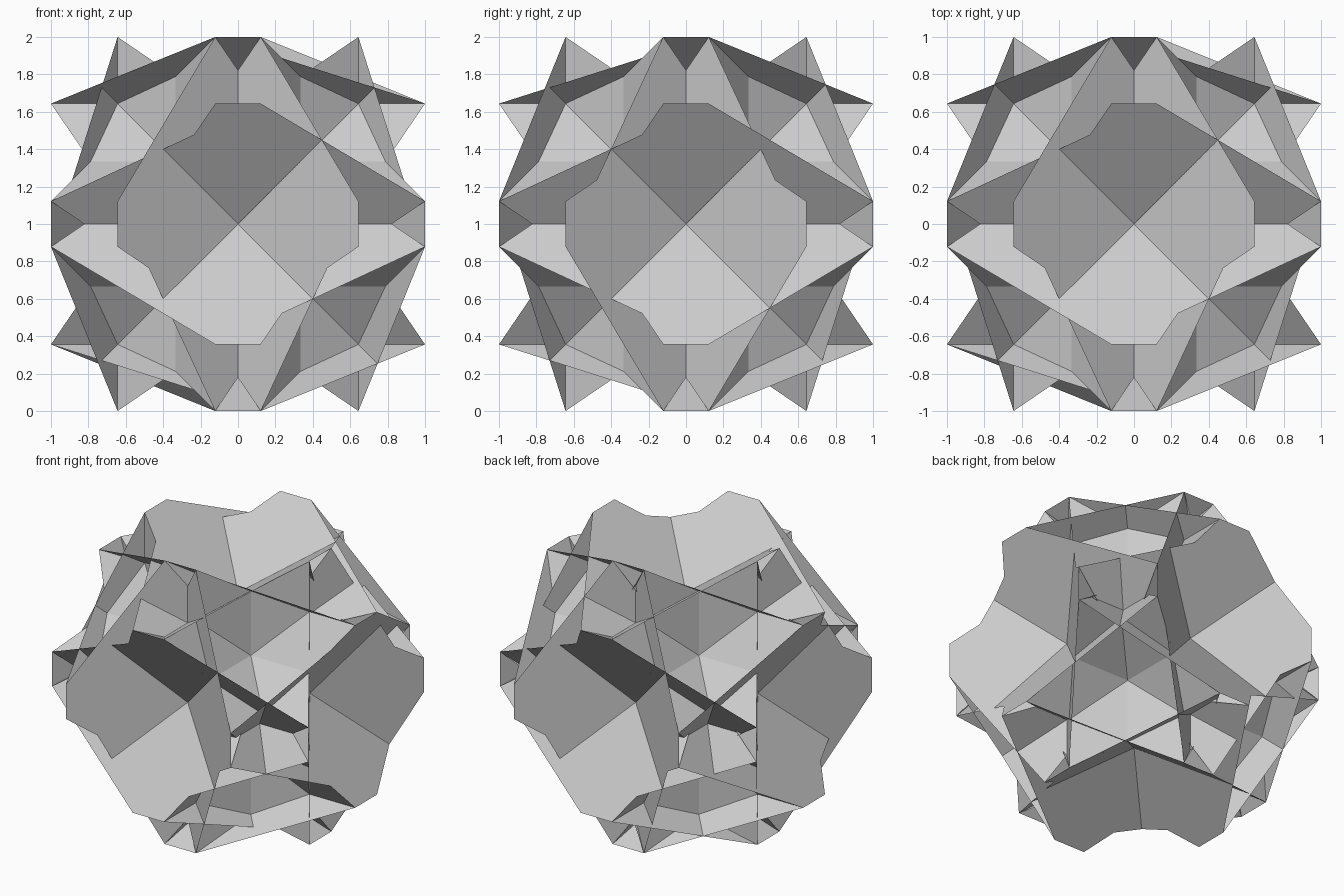
import bpy, bmesh
from mathutils import Vector

if "Cube" in bpy.data.objects:
    bpy.data.objects.remove(bpy.data.objects["Cube"])

# Star solid: 24 congruent crossing octagons on 48 shared corners
K = 0.6823                    # tilt of every face plane, root of k^3 + k = 1
A, B = 0.1216, 0.6437         # the two smaller corner coordinates

# One octagon: (along main axis, along tilt axis, along mirror axis)
OCTAGON = [(1, -B, A), (a := A, B, 1), (a, B, -1), (1, -B, -A),
           (-A, 1, B), (B, -A, -1), (B, -A, 1), (-A, 1, -B)]


def fan_side(main, tilt, s1, s2):
    """Which side of the mirror axis the triangle fan starts from."""
    mirror = 3 - main - tilt
    if mirror == 1:
        return 1
    if mirror == 2:
        return 1 if main == 1 else -1
    return s1 * s2 if main == 1 else -s1 * s2


bm = bmesh.new()
corners = {}


def corner(co):
    key = tuple(round(c, 3) for c in co)
    if key not in corners:
        corners[key] = bm.verts.new(co)
    return corners[key]


# Lay the octagon on every ordered pair of axes and signs
for main in range(3):
    for tilt in range(3):
        if main == tilt:
            continue
        mirror = 3 - main - tilt
        for s1 in (1, -1):
            for s2 in (1, -1):
                side = fan_side(main, tilt, s1, s2)
                normal = Vector()
                normal[main], normal[tilt] = s1, s2 * K
                ring = []
                for p, q, r in OCTAGON:
                    co = Vector()
                    co[main], co[tilt], co[mirror] = s1 * p, s2 * q, side * r
                    ring.append(corner(co + Vector((0, 0, 1))))
                for i in range(1, 7):
                    tri = [ring[0], ring[i], ring[i + 1]]
                    n = (tri[1].co - tri[0].co).cross(tri[2].co - tri[0].co)
                    if n.dot(normal) < 0:
                        tri.reverse()
                    bm.faces.new(tri)

mesh = bpy.data.meshes.new("star_solid")
bm.to_mesh(mesh)
bm.free()

grey = bpy.data.materials.new("light grey")
grey.diffuse_color = (0.6, 0.6, 0.6, 1)
grey.use_nodes = True
grey.node_tree.nodes["Principled BSDF"].inputs["Base Color"].default_value = grey.diffuse_color
mesh.materials.append(grey)
bpy.context.collection.objects.link(bpy.data.objects.new("star_solid", mesh))
